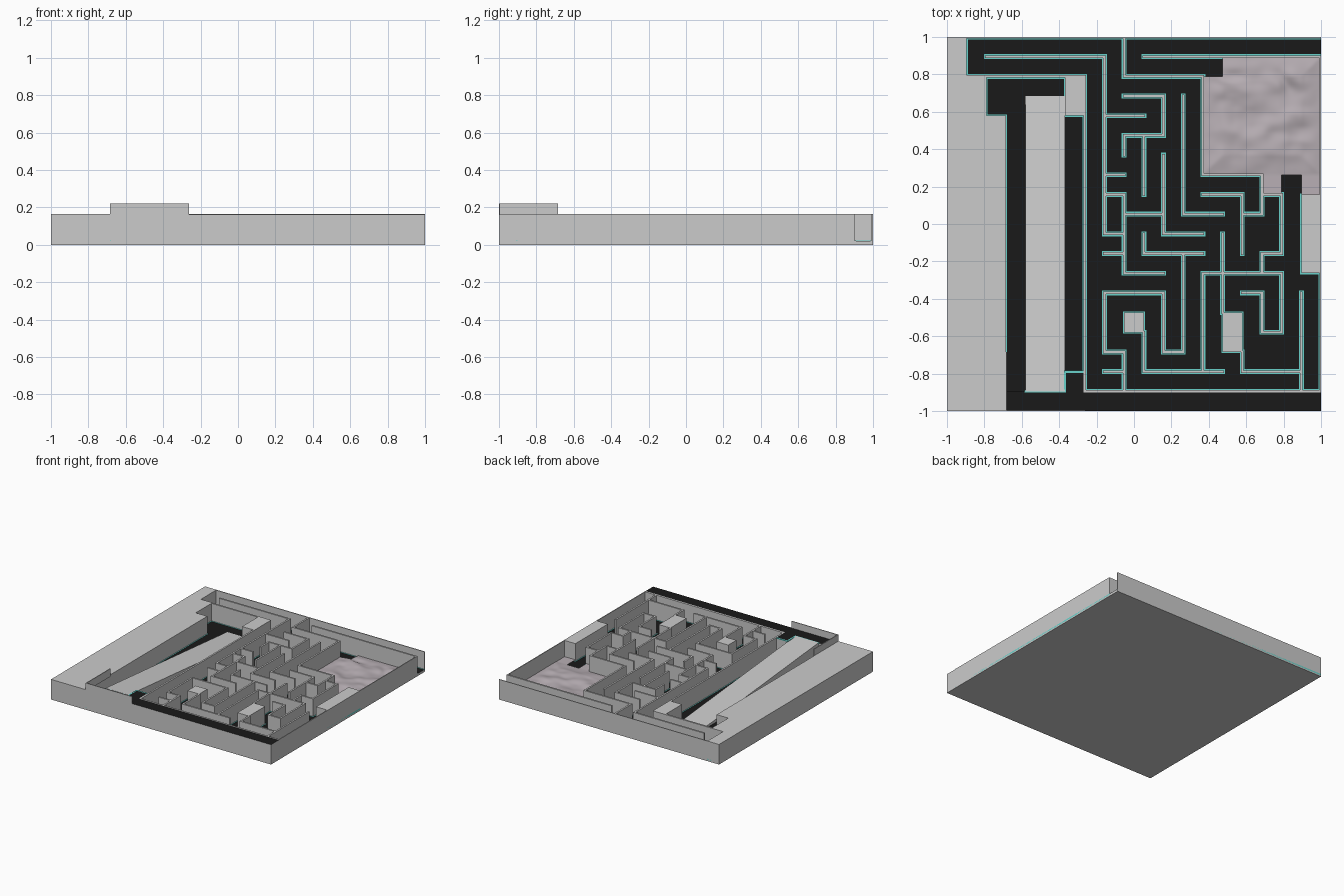
import bpy, bmesh
from mathutils import Vector, noise

if "Cube" in bpy.data.objects:
    bpy.data.objects.remove(bpy.data.objects["Cube"])

H, FLOOR, T, EDGE = 0.165, 0.02, 0.014, 0.006   # wall top, floor top, wall width, trim width
def g(i):                                        # 19 x 19 layout grid to units
    return -1 + i * 2 / 19
def clamp(v):
    return max(-1, min(1, v))
def material(name, rgb):
    m = bpy.data.materials.new(name)
    m.diffuse_color = (*rgb, 1)
    m.use_nodes = True
    m.node_tree.nodes["Principled BSDF"].inputs["Base Color"].default_value = m.diffuse_color
    return m
black = material("black_floor", (0.01, 0.01, 0.01))
teal = material("teal_trim", (0.14, 0.65, 0.6))
stone = material("terrain_stone", (0.48, 0.43, 0.46))
grey = material("grey", (0.8, 0.8, 0.8))

def boxes(name, rects, z0, z1, pad=0.0, mats=(), black_top=False):
    """One object from grid rectangles (i0, j0, i1, j1), each grown by pad units."""
    bm = bmesh.new()
    for i0, j0, i1, j1 in rects:
        x0, x1 = clamp(g(min(i0, i1)) - pad), clamp(g(max(i0, i1)) + pad)
        y0, y1 = clamp(g(min(j0, j1)) - pad), clamp(g(max(j0, j1)) + pad)
        vs = bmesh.ops.create_cube(bm, size=1)["verts"]
        for v in vs:
            v.co = Vector((x1 if v.co.x > 0 else x0, y1 if v.co.y > 0 else y0, z1 if v.co.z > 0 else z0))
    bm.normal_update()
    if black_top:
        for f in bm.faces:
            f.material_index = 1 if f.normal.z > 0.9 else 0
    return finish(name, bm, mats)

def finish(name, bm, mats=()):
    me = bpy.data.meshes.new(name)
    bm.to_mesh(me)
    bm.free()
    for m in mats:
        me.materials.append(m)
    ob = bpy.data.objects.new(name, me)
    bpy.context.collection.objects.link(ob)
    return ob

# Base slab with black floor
boxes("floor", [(0, 0, 19, 19)], 0, FLOOR, mats=(grey, black), black_top=True)

# Maze walls: row or column -> list of runs
rows = {19: [(0, 19)], 18: [(2, 8), (10, 19)], 17: [(1, 7), (9, 13)], 16: [(9, 11)],
        15: [(8, 10)], 14: [(9, 11)], 12: [(8, 9), (13, 16)], 11: [(8, 9), (13, 15), (16, 17)],
        10: [(9, 11), (12, 14), (15, 16)], 9: [(8, 9), (11, 13)], 8: [(8, 9), (10, 13), (16, 17)],
        7: [(9, 11), (13, 17)], 6: [(8, 11), (15, 16)], 4: [(16, 17)], 3: [(8, 9), (11, 12)],
        2: [(8, 9), (10, 14), (15, 18)], 1: [(7, 19)]}
cols = {7: [(1, 17)], 8: [(9, 18), (3, 6)], 9: [(17, 19), (13, 14), (7, 11), (1, 3)],
        10: [(11, 14), (8, 9), (2, 4)], 11: [(14, 16), (9, 13), (3, 6)], 12: [(10, 16), (3, 8)],
        13: [(12, 17), (2, 7)], 14: [(5, 9)], 15: [(8, 11), (2, 3)],
        16: [(10, 12), (7, 8), (4, 6)], 17: [(8, 11), (4, 7)], 18: [(1, 6)], 19: [(1, 18)]}
walls = [(a, j, b, j) for j, runs in rows.items() for a, b in runs]
walls += [(i, a, i, b) for i, runs in cols.items() for a, b in runs]
boxes("maze_walls", walls, 0, H, pad=T / 2)

# Solid blocks
blocks = [(0, 0, 3, 15), (0, 15, 2, 17), (0, 17, 1, 19), (6, 15, 7, 17),
          (9, 4, 10, 5), (14, 3, 15, 5), (18, 7, 19, 11)]
boxes("solid_blocks", blocks, 0, H)

# Teal outlines at the foot of walls and blocks
boxes("wall_trim", walls, FLOOR - 0.01, FLOOR + 0.002, pad=T / 2 + EDGE, mats=(teal,))
boxes("block_trim", blocks, FLOOR - 0.01, FLOOR + 0.002, pad=EDGE, mats=(teal,))

# Raised walkway along the front, with its trim
deck = H - 0.002
boxes("front_walkway", [(3, 0, 19, 1), (6, 1, 7, 2)], 0, deck, mats=(grey, black), black_top=True)
boxes("walkway_trim", [(4, 1, 6, 1), (7, 1, 19, 1), (6, 1, 6, 2), (6, 2, 7, 2)],
      deck - 0.005, deck + 0.001, pad=EDGE, mats=(teal,))

# Guard rail at the walkway corner
boxes("guard_rail", [(3, 0, 3.06, 3), (3, 0, 7, 0.06)], H - 0.01, 0.22)

# Long ramp from the trench floor up to the walkway
bm = bmesh.new()
profile = [(g(16), 0.01), (g(16), FLOOR + 0.004), (g(1), H), (g(1), 0.01)]
face = bm.faces.new([bm.verts.new((g(4), y, z)) for y, z in profile])
ext = bmesh.ops.extrude_face_region(bm, geom=[face])["geom"]
bmesh.ops.translate(bm, vec=(g(6) - g(4), 0, 0), verts=[v for v in ext if isinstance(v, bmesh.types.BMVert)])
bmesh.ops.recalc_face_normals(bm, faces=bm.faces)
finish("ramp", bm)

# Rolling terrain in the back right chamber
N = 10
bm = bmesh.new()
bmesh.ops.create_grid(bm, x_segments=6 * N, y_segments=7 * N, size=0.5)
for v in bm.verts:
    i, j = 13 + (v.co.x + 0.5) * 6, 11 + (v.co.y + 0.5) * 7
    fade = max(0, min(1, i - 13, 19 - i, j - 12, 18 - j))
    x, y = g(i), g(j)
    warp = noise.noise(Vector((x * 4, y * 4, 2)))
    h = noise.noise(Vector((x * 5 + warp, y * 8 + warp, 0))) + 0.4 * noise.noise(Vector((x * 13, y * 13, 5)))
    v.co = Vector((x, y, FLOOR + 0.012 + fade * (0.012 + 0.018 * h)))
def outside(f):
    c = f.calc_center_median()
    i, j = int((c.x + 1) * 9.5), int((c.y + 1) * 9.5)
    return (i < 16 and j < 12) or (i, j) in ((17, 11), (13, 17))
bmesh.ops.delete(bm, geom=[f for f in bm.faces if outside(f)], context="FACES")
for f in bm.faces:
    f.smooth = True
finish("terrain", bm, (stone,))
